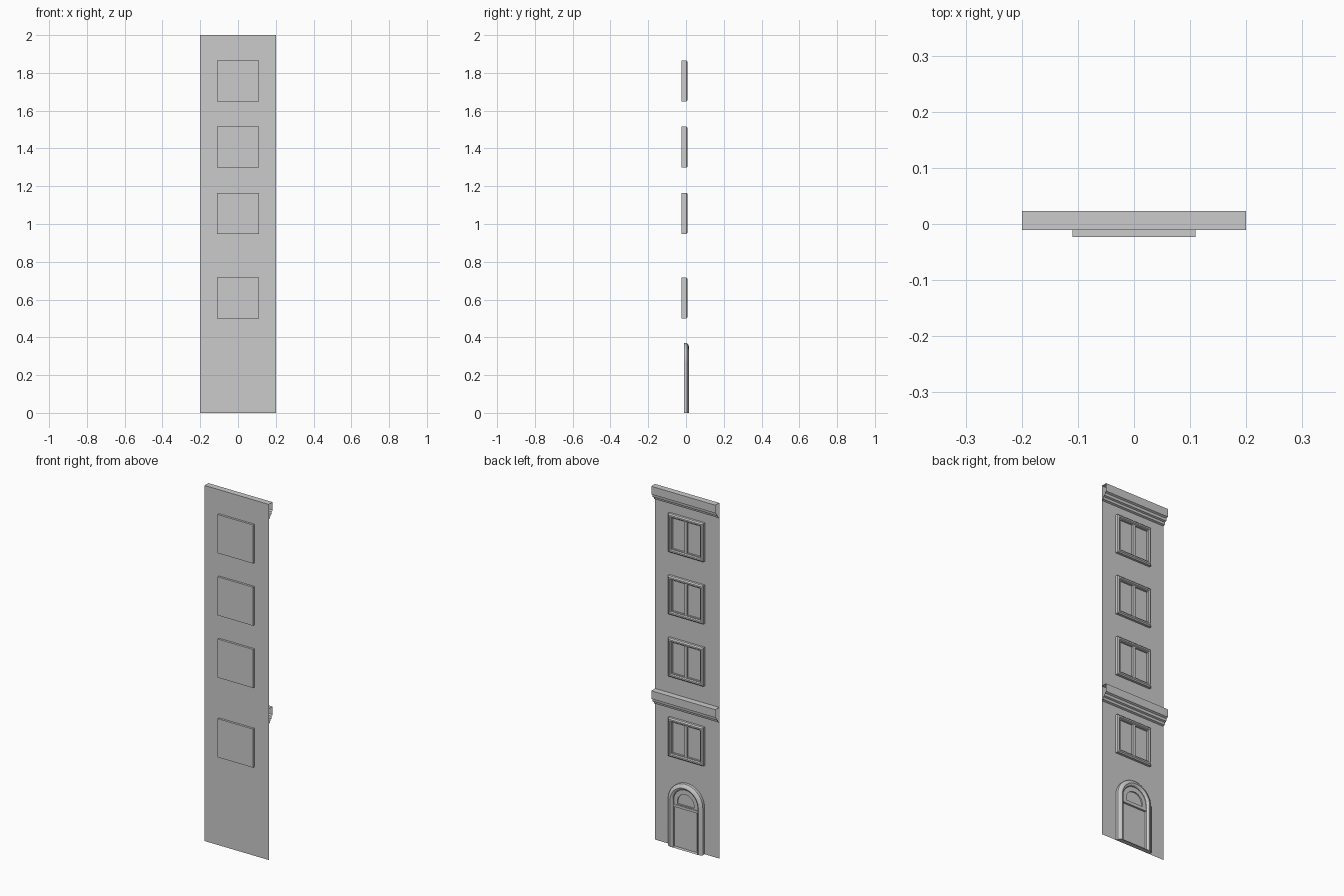
import bpy, bmesh, math

if "Cube" in bpy.data.objects:
    bpy.data.objects.remove(bpy.data.objects["Cube"])

WALL_Y = -0.011      # wall sheet
BACK_Y = -0.023      # back of the window boxes
HALF = 0.2
WINDOWS = [0.5, 0.948, 1.298, 1.648]
WIN_W, WIN_H = 0.11, 0.217


def finish(name, bm, smooth=False, recalc=True):
    if recalc:
        bmesh.ops.recalc_face_normals(bm, faces=bm.faces)
    me = bpy.data.meshes.new(name)
    bm.to_mesh(me)
    bm.free()
    ob = bpy.data.objects.new(name, me)
    bpy.context.collection.objects.link(ob)
    if smooth:
        bpy.ops.object.select_all(action='DESELECT')
        ob.select_set(True)
        bpy.context.view_layer.objects.active = ob
        bpy.ops.object.shade_smooth_by_angle(angle=math.radians(25))
    return ob


def rect(x0, x1, z0, z1):
    return [(x0, z0), (x1, z0), (x1, z1), (x0, z1)]


def arch(r, z0, zc, n=18):
    """Round-headed outline: base at z0, arc centre at zc."""
    arc = [(r * math.cos(math.pi * i / n), zc + r * math.sin(math.pi * i / n))
           for i in range(n + 1)]
    return [(-r, z0), (r, z0)] + arc


def loft(name, loops, smooth=False):
    """Bridge (outline, y) loops in order and cap both ends."""
    bm = bmesh.new()
    rings = [[bm.verts.new((x, y, z)) for x, z in pts] for pts, y in loops]
    n = len(rings[0])
    for a, b in zip(rings, rings[1:]):
        for i in range(n):
            j = (i + 1) % n
            bm.faces.new((a[i], a[j], b[j], b[i]))
    bm.faces.new(rings[0])
    bm.faces.new(rings[-1])
    return finish(name, bm, smooth)


def box(name, x0, x1, y0, y1, z0, z1):
    return loft(name, [(rect(x0, x1, z0, z1), y0), (rect(x0, x1, z0, z1), y1)])


def wall(name, outlines):
    """Flat sheet with holes, facing the detailed side."""
    bm = bmesh.new()
    for pts in outlines:
        vs = [bm.verts.new((x, WALL_Y, z)) for x, z in pts]
        for i, v in enumerate(vs):
            bm.edges.new((v, vs[(i + 1) % len(vs)]))
    bmesh.ops.triangle_fill(bm, edges=bm.edges[:], use_beauty=True, use_dissolve=False)
    for f in bm.faces:
        f.normal_update()
        if f.normal.y < 0:
            f.normal_flip()
    return finish(name, bm, recalc=False)


# Walls: two storeys, window holes and a round-headed door notch
holes = [rect(-WIN_W, WIN_W, z, z + WIN_H) for z in WINDOWS]
door = arch(0.108, 0, 0.262)
lower = [(-HALF, 0), door[0]] + door[:1:-1] + [door[1], (HALF, 0), (HALF, 0.85), (-HALF, 0.85)]
lower.remove(door[0])
wall("lower_wall", [[(-HALF, 0), (-0.108, 0)] + door[:1:-1] +
                    [(0.108, 0), (HALF, 0), (HALF, 0.85), (-HALF, 0.85)], holes[0]])
wall("upper_wall", [rect(-HALF, HALF, 0.85, 2.0)] + holes[1:])

# Cornices: open-ended moulding sheets
PROFILE = [(WALL_Y, 0), (0.023, 0), (0.023, -0.045), (0.013, -0.05),
           (0.011, -0.064), (0.002, -0.068), (-0.001, -0.08), (WALL_Y, -0.084)]
for name, top in (("top_cornice", 2.0), ("lower_cornice", 0.85)):
    bm = bmesh.new()
    a, b = [[bm.verts.new((s * HALF, y, top + z)) for y, z in PROFILE] for s in (-1, 1)]
    for i in range(len(PROFILE) - 1):
        bm.faces.new((a[i], b[i], b[i + 1], a[i + 1]))
    finish(name, bm, recalc=False)

# Windows: bevelled frame around a recessed pane, with a centre mullion
for k, z in enumerate(WINDOWS):
    def inset(d):
        return rect(-WIN_W + d, WIN_W - d, z + d, z + WIN_H - d)
    loft(f"window_{k + 1}", [(inset(0), BACK_Y), (inset(0), 0.002), (inset(0.006), 0.008),
                             (inset(0.014), 0.008), (inset(0.018), 0.002),
                             (inset(0.022), 0.002), (inset(0.022), -0.008)])
    box(f"mullion_{k + 1}", -0.008, 0.008, -0.009, 0.003, z + 0.02, z + WIN_H - 0.02)

# Door surround: round-headed casing with a recessed back panel
steps = [(0.108, WALL_Y), (0.108, 0.005), (0.1, 0.012), (0.088, 0.016),
         (0.08, 0.013), (0.075, 0.006), (0.075, -0.005)]
loft("door_surround", [(arch(r, 0, 0.262), y) for r, y in steps], smooth=True)

# Door leaf and transom bar
box("door_leaf", -0.069, 0.069, -0.006, -0.001, 0.008, 0.222)
box("transom", -0.075, 0.075, -0.006, 0.006, 0.226, 0.24)

# Fanlight: raised half-round frame with a recessed pane
loft("fanlight", [(arch(0.074, 0.238, 0.262), -0.006), (arch(0.074, 0.238, 0.262), 0.003),
                  (arch(0.052, 0.246, 0.258), 0.003), (arch(0.052, 0.246, 0.258), -0.004)],
     smooth=True)
